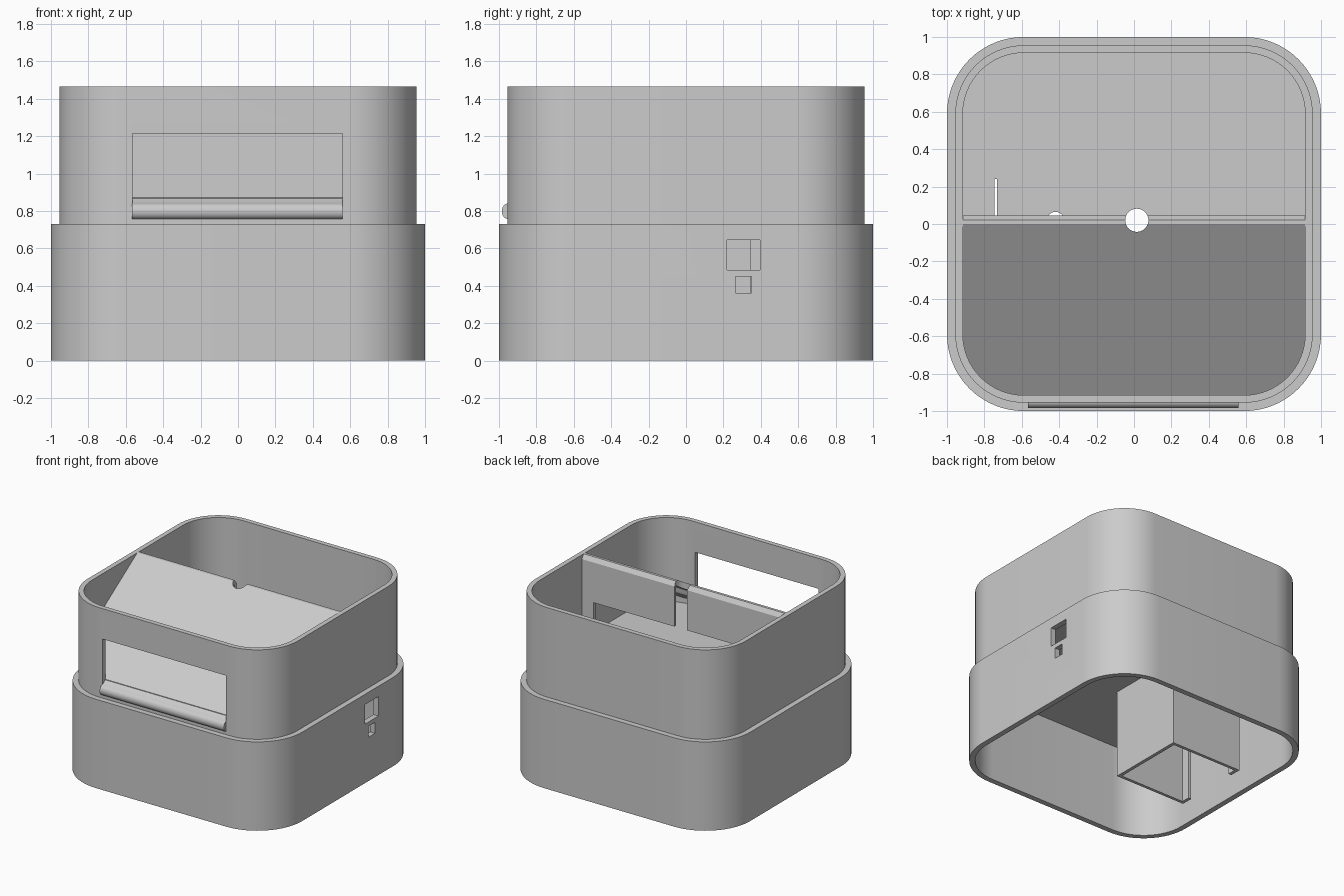
import bpy, bmesh, math
from mathutils import Vector

cube = bpy.data.objects.get("Cube")
if cube:
    bpy.data.objects.remove(cube, do_unlink=True)

GREY = (0.6, 0.6, 0.6, 1)
plastic = bpy.data.materials.new("light_grey_plastic")
plastic.use_nodes = True
plastic.diffuse_color = GREY
bsdf = plastic.node_tree.nodes["Principled BSDF"]
bsdf.inputs["Base Color"].default_value = GREY
bsdf.inputs["Roughness"].default_value = 0.6

CORNER = 0.59          # centre of the corner arcs
FLOOR, RIM = 0.73, 1.465


def extrude(name, points, offset):
    """Solid made by sweeping a closed outline along an offset."""
    bm = bmesh.new()
    face = bm.faces.new([bm.verts.new(p) for p in points])
    moved = bmesh.ops.extrude_face_region(bm, geom=[face])["geom"]
    verts = [v for v in moved if isinstance(v, bmesh.types.BMVert)]
    bmesh.ops.translate(bm, verts=verts, vec=Vector(offset))
    bmesh.ops.recalc_face_normals(bm, faces=bm.faces)
    mesh = bpy.data.meshes.new(name)
    bm.to_mesh(mesh)
    bm.free()
    mesh.materials.append(plastic)
    obj = bpy.data.objects.new(name, mesh)
    bpy.context.collection.objects.link(obj)
    return obj


def rounded(name, half, z0, z1, steps=16):
    """Rounded square prism."""
    pts = []
    for q, (sx, sy) in enumerate(((1, 1), (-1, 1), (-1, -1), (1, -1))):
        for i in range(steps + 1):
            a = math.pi / 2 * (q + i / steps)
            pts.append((sx * CORNER + (half - CORNER) * math.cos(a),
                        sy * CORNER + (half - CORNER) * math.sin(a), z0))
    return extrude(name, pts, (0, 0, z1 - z0))


def box(name, x0, x1, y0, y1, z0, z1):
    pts = [(x0, y0, z0), (x1, y0, z0), (x1, y1, z0), (x0, y1, z0)]
    return extrude(name, pts, (0, 0, z1 - z0))


def cylinder(name, x, y, r, z0, z1, n=32):
    pts = [(x + r * math.cos(2 * math.pi * i / n),
            y + r * math.sin(2 * math.pi * i / n), z0) for i in range(n)]
    return extrude(name, pts, (0, 0, z1 - z0))


def boolean(obj, cutter, operation="DIFFERENCE"):
    cutter.hide_render = True
    mod = obj.modifiers.new("cut", "BOOLEAN")
    mod.operation, mod.solver, mod.object = operation, "EXACT", cutter
    bpy.context.view_layer.objects.active = obj
    bpy.ops.object.modifier_apply(modifier=mod.name)
    bpy.data.objects.remove(cutter, do_unlink=True)


def cable_hole():
    return cylinder("cutter", 0.015, 0.02, 0.062, 0.5, 1.6)


# Lower shell, open below, with two ports in its left side
base = rounded("base_shell", 1.0, 0, FLOOR)
boolean(base, rounded("cutter", 0.955, -0.1, 0.9))
for y0, y1, z0, z1 in ((0.22, 0.395, 0.485, 0.645), (0.265, 0.35, 0.36, 0.45)):
    boolean(base, box("cutter", 0.9, 1.1, y0, y1, z0, z1))

# Upper shell with floor, front window and floor openings
upper = rounded("upper_shell", 0.955, FLOOR, RIM)
boolean(upper, rounded("cutter", 0.915, 0.775, 1.6))
boolean(upper, box("cutter", -0.565, 0.56, -1.1, -0.8, 0.79, 1.215))
boolean(upper, cable_hole())
boolean(upper, cylinder("cutter", -0.42, 0.02, 0.045, 0.6, 0.9))
boolean(upper, box("cutter", -0.747, -0.733, -0.22, 0.24, 0.6, 0.9))

# Sloping ramp from the ridge down to the front window
ramp_profile = [(0, RIM), (0.022, RIM), (0.045, 1.43), (0.02, 1.425),
                (-0.95, 0.79), (-0.95, 0.85)]
ramp = extrude("ramp", [(-0.95, y, z) for y, z in ramp_profile], (1.9, 0, 0))
boolean(ramp, rounded("cutter", 0.918, 0.5, 1.6), "INTERSECT")
boolean(ramp, cable_hole())

# Rounded lip at the foot of the ramp
lip_profile = [(-0.90, 0.88), (-0.90, 0.757)]
for i in range(13):
    a = math.pi * i / 12
    lip_profile.append((-0.95 - 0.035 * math.sin(a),
                        0.798 - 0.042 * math.cos(a)))
lip = extrude("ramp_lip", [(-0.568, y, z) for y, z in lip_profile],
              (1.128, 0, 0))

# Divider under the ridge, with a wide opening at floor level
divider = box("divider", -0.917, 0.917, 0.02, 0.044, 0.77, 1.43)
boolean(divider, box("cutter", -0.81, 0.81, -0.1, 0.2, 0.7, 1.1))
boolean(divider, cable_hole())

# Compartment hanging below the floor, open underneath and on one side
bay = box("under_compartment", -0.747, -0.097, -0.315, 0.345, 0, FLOOR)
boolean(bay, box("cutter", -0.72, -0.125, -0.29, 0.32, -0.1, 0.9))
boolean(bay, box("cutter", -0.9, -0.7, -0.22, 0.25, -0.1, 0.9))

# Smooth the curved walls, keep the edges crisp
bpy.ops.object.select_all(action="DESELECT")
for part in (base, upper, ramp, lip, divider, bay):
    part.select_set(True)
bpy.context.view_layer.objects.active = base
bpy.ops.object.shade_smooth_by_angle(angle=math.radians(30))
